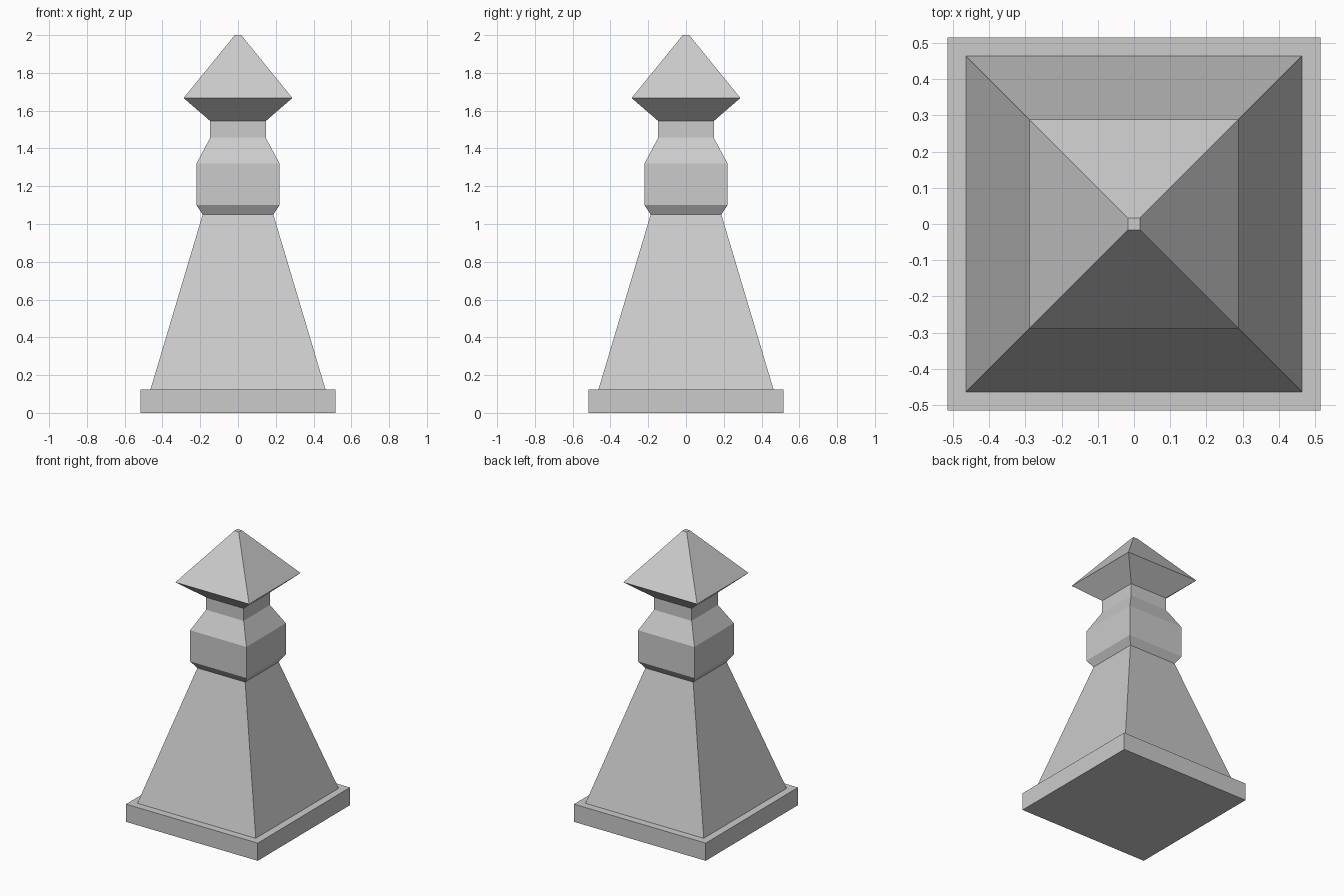
import bpy, bmesh

if "Cube" in bpy.data.objects:
    bpy.data.objects.remove(bpy.data.objects["Cube"])


def square_loft(name, profile):
    """Closed square solid through (half_width, z) sections, bottom to top."""
    bm = bmesh.new()
    rings = [[bm.verts.new((sx * h, sy * h, z))
              for sx, sy in ((-1, -1), (1, -1), (1, 1), (-1, 1))]
             for h, z in profile]
    bm.faces.new(rings[0][::-1])
    bm.faces.new(rings[-1])
    for low, high in zip(rings, rings[1:]):
        for i in range(4):
            j = (i + 1) % 4
            bm.faces.new((low[i], low[j], high[j], high[i]))
    mesh = bpy.data.meshes.new(name)
    bm.to_mesh(mesh)
    bm.free()
    obj = bpy.data.objects.new(name, mesh)
    bpy.context.collection.objects.link(obj)
    return obj


# Flat slab at the foot
square_loft("plinth", [(0.515, 0), (0.515, 0.125)])
# Tall tapering shaft
square_loft("shaft", [(0.463, 0.125), (0.187, 1.05)])
# Chamfered block with sloping shoulders
square_loft("collar", [(0.187, 1.05), (0.22, 1.10), (0.22, 1.32), (0.147, 1.457)])
# Narrow neck under the cap
square_loft("neck", [(0.147, 1.457), (0.147, 1.545)])
# Flared cap with a blunt pyramid point
square_loft("cap", [(0.147, 1.545), (0.288, 1.667), (0.017, 2.0)])
